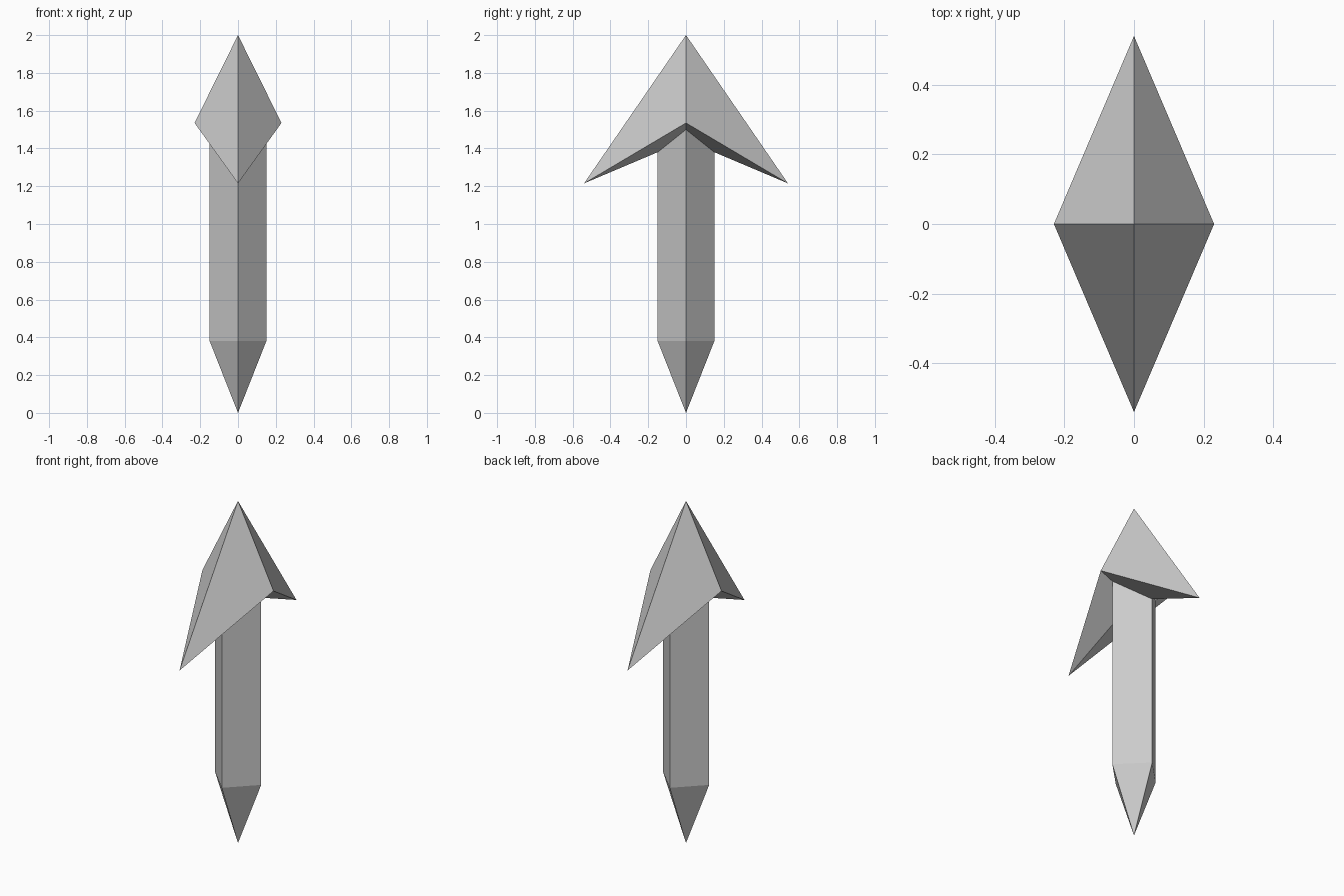
import bpy
import bmesh

if "Cube" in bpy.data.objects:
    bpy.data.objects.remove(bpy.data.objects["Cube"])

bm = bmesh.new()


def ring(rx, zx, ry, zy):
    """Four-cornered diamond ring: x corners at height zx, y corners at zy."""
    return [bm.verts.new(p) for p in
            ((rx, 0, zx), (0, ry, zy), (-rx, 0, zx), (0, -ry, zy))]


def bridge(lower, upper):
    for i in range(4):
        j = (i + 1) % 4
        bm.faces.new((lower[i], lower[j], upper[j], upper[i]))


def cap(edge_ring, apex):
    tip = bm.verts.new(apex)
    for i in range(4):
        bm.faces.new((edge_ring[i], edge_ring[(i + 1) % 4], tip))


# Square shaft, its top corners meeting the swept underside of the head
shaft_base = ring(0.15, 0.38, 0.15, 0.38)
shaft_top = ring(0.15, 1.50, 0.15, 1.38)
# Swept-back rim of the arrow head
head_rim = ring(0.23, 1.535, 0.54, 1.215)

cap(shaft_base, (0, 0, 0))          # pointed foot
bridge(shaft_base, shaft_top)       # shaft sides
bridge(shaft_top, head_rim)         # underside of the head
cap(head_rim, (0, 0, 2))            # head faces

bmesh.ops.recalc_face_normals(bm, faces=bm.faces)
mesh = bpy.data.meshes.new("arrow")
bm.to_mesh(mesh)
bm.free()
bpy.context.collection.objects.link(bpy.data.objects.new("arrow", mesh))
